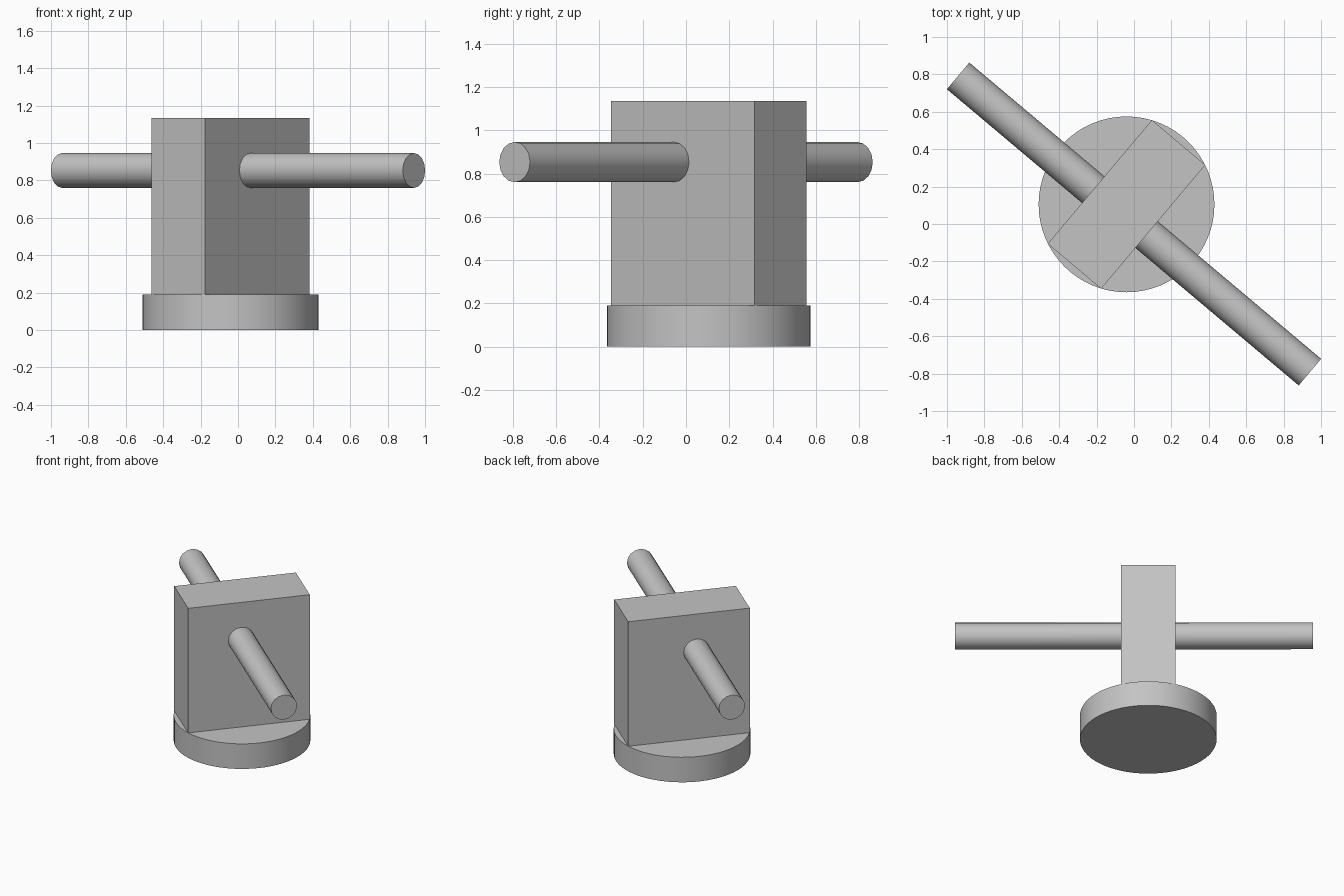
import bpy
import math

cube = bpy.data.objects.get("Cube")
if cube:
    bpy.data.objects.remove(cube, do_unlink=True)

TURN = math.radians(-40.1)      # heading of the rod in plan
CENTRE = (-0.04, 0.105)         # axis of the base and block
BASE_TOP, BLOCK_TOP = 0.19, 1.135

grey = bpy.data.materials.new("plain_grey")
grey.use_nodes = True
colour = (0.55, 0.55, 0.55, 1)
grey.diffuse_color = colour
grey.node_tree.nodes["Principled BSDF"].inputs["Base Color"].default_value = colour


def finish(name, smooth=False):
    obj = bpy.context.object
    obj.name = name
    obj.data.materials.append(grey)
    bpy.ops.object.transform_apply(location=False, rotation=True, scale=True)
    if smooth:
        bpy.ops.object.shade_smooth_by_angle(angle=math.radians(40))
    return obj


# Round base
bpy.ops.mesh.primitive_cylinder_add(vertices=64, radius=0.47, depth=BASE_TOP,
                                    location=(*CENTRE, BASE_TOP / 2))
finish("round_base", smooth=True)

# Upright block, its corners meeting the rim of the base
height = BLOCK_TOP - BASE_TOP
bpy.ops.mesh.primitive_cube_add(size=1, location=(*CENTRE, BASE_TOP + height / 2),
                                rotation=(0, 0, TURN))
bpy.context.object.scale = (0.373, 0.865, height)
finish("upright_block")

# Cross rod running through the block, a little off its middle
bpy.ops.mesh.primitive_cylinder_add(vertices=16, radius=0.093, depth=2.459,
                                    location=(0, 0, 0.853),
                                    rotation=(0, math.pi / 2, TURN))
finish("cross_rod", smooth=True)
